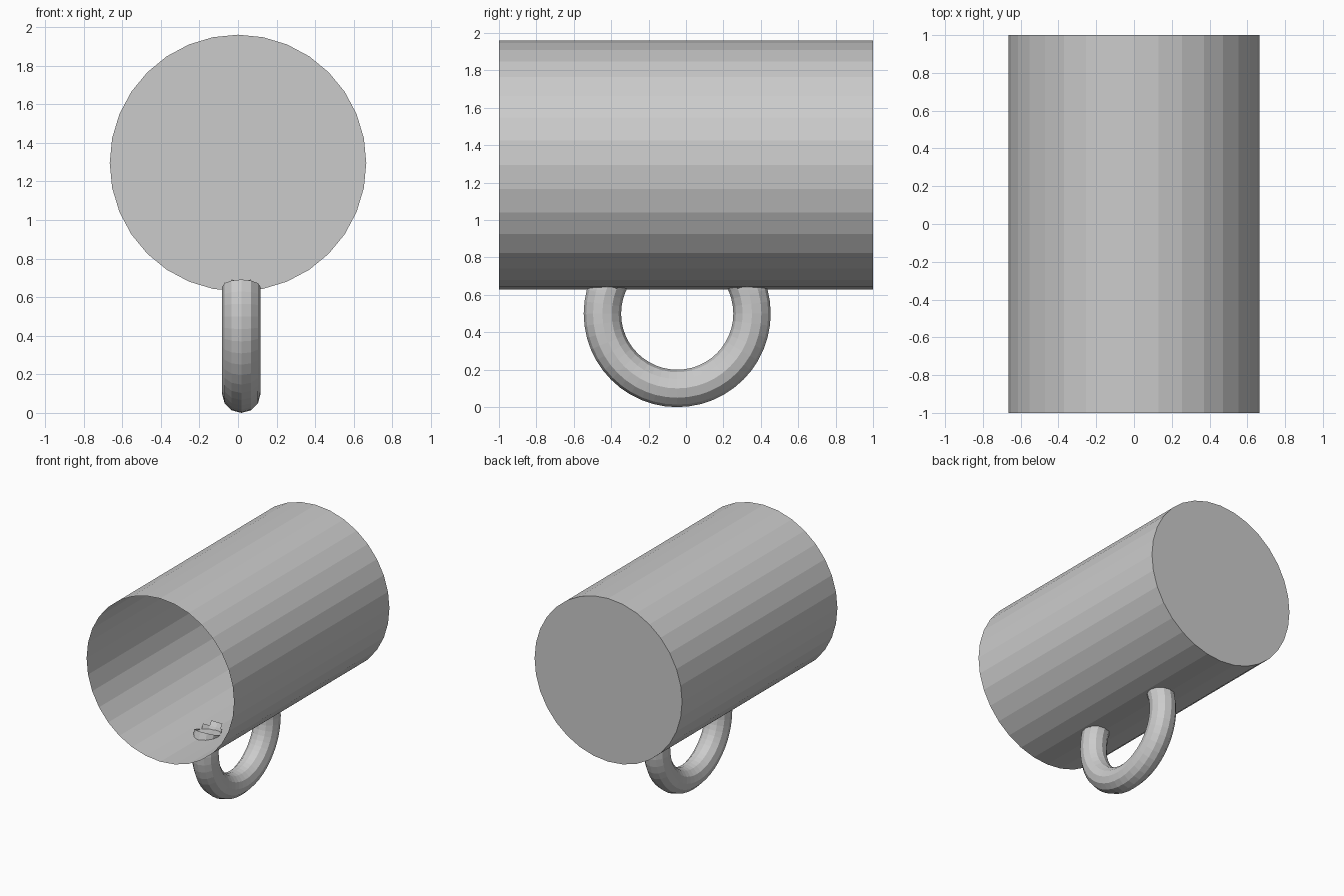
import bpy, bmesh
from math import radians
from mathutils import Matrix

if "Cube" in bpy.data.objects:
    bpy.data.objects.remove(bpy.data.objects["Cube"])


def finish(name, bm):
    mesh = bpy.data.meshes.new(name)
    bm.to_mesh(mesh)
    bm.free()
    obj = bpy.data.objects.new(name, mesh)
    bpy.context.collection.objects.link(obj)
    return obj


# Cup body: thin 32-sided tube lying along y, open at the front
bm = bmesh.new()
bmesh.ops.create_cone(bm, cap_ends=True, segments=32, radius1=0.665,
                      radius2=0.665, depth=2.0,
                      matrix=Matrix.Translation((0, 0, 1.295)) @ Matrix.Rotation(radians(90), 4, 'X'))
mouth = [f for f in bm.faces if f.calc_center_median().y < -0.99]
bmesh.ops.delete(bm, geom=mouth, context='FACES_ONLY')
finish("cup_body", bm)

# Handle: upright ring below the body, cut off just inside the wall
bpy.ops.mesh.primitive_torus_add(major_segments=48, minor_segments=12,
                                 major_radius=0.4, minor_radius=0.1)
handle = bpy.context.object
handle.name = "handle"
bm = bmesh.new()
bm.from_mesh(handle.data)
bm.transform(Matrix.Translation((0.017, -0.047, 0.5)) @ Matrix.Rotation(radians(90), 4, 'Y'))
above = [v for v in bm.verts if v.co.z > 0.695]
bmesh.ops.delete(bm, geom=above, context='VERTS')
bm.to_mesh(handle.data)
bm.free()
for poly in handle.data.polygons:
    poly.use_smooth = False
